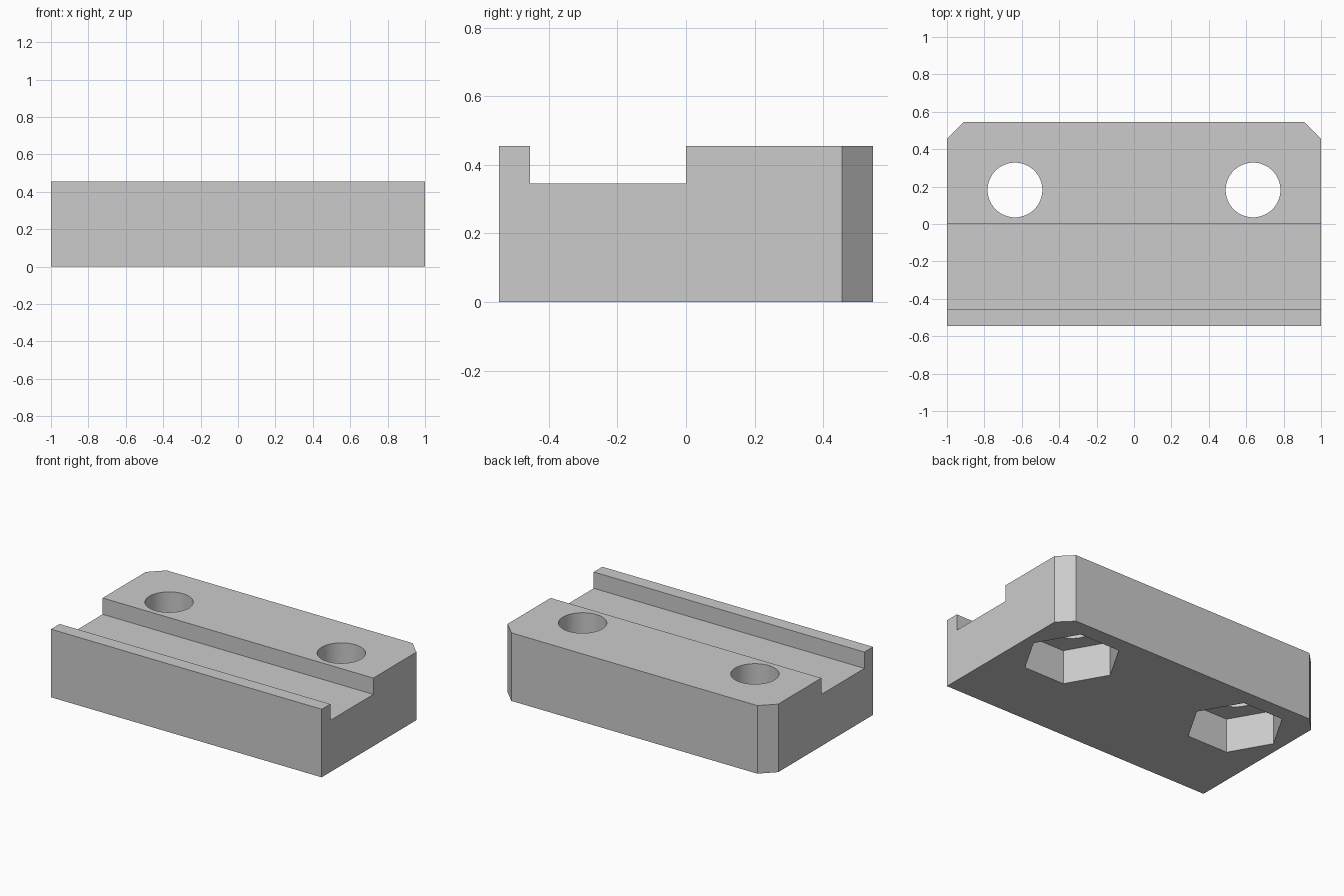
import bpy
import bmesh
from math import cos, sin, tau, radians

if "Cube" in bpy.data.objects:
    bpy.data.objects.remove(bpy.data.objects["Cube"])

U = 1 / 11            # one design unit: the block is 22 x 12 x 5 units
W, D, H = 1.0, 6 * U, 5 * U
HOLE_X, HOLE_Y = 7 * U, 2 * U

grey = bpy.data.materials.new("neutral grey")
grey.use_nodes = True
colour = (0.6, 0.6, 0.6, 1)
grey.diffuse_color = colour
grey.node_tree.nodes["Principled BSDF"].inputs["Base Color"].default_value = colour


def prism(name, outline, z0, z1):
    """Extrude a plan outline from z0 up to z1."""
    bm = bmesh.new()
    base = bm.faces.new([bm.verts.new((x, y, z0)) for x, y in outline])
    top = bmesh.ops.extrude_face_region(bm, geom=[base])["geom"]
    verts = [v for v in top if isinstance(v, bmesh.types.BMVert)]
    bmesh.ops.translate(bm, verts=verts, vec=(0, 0, z1 - z0))
    bmesh.ops.recalc_face_normals(bm, faces=bm.faces)
    mesh = bpy.data.meshes.new(name)
    bm.to_mesh(mesh)
    bm.free()
    mesh.materials.append(grey)
    obj = bpy.data.objects.new(name, mesh)
    bpy.context.collection.objects.link(obj)
    return obj


def ring(x, y, radius, sides):
    return [(x + radius * cos(tau * i / sides), y + radius * sin(tau * i / sides))
            for i in range(sides)]


def carve(target, cutter):
    """Subtract the cutter for good, then discard it."""
    cutter.hide_render = True
    mod = target.modifiers.new("cut", "BOOLEAN")
    mod.operation, mod.solver, mod.object = "DIFFERENCE", "EXACT", cutter
    bpy.context.view_layer.objects.active = target
    bpy.ops.object.modifier_apply(modifier=mod.name)
    bpy.data.objects.remove(cutter)


# Block with chamfered back corners
block = prism("mounting_block", [(-W, -D), (W, -D), (W, D - U), (W - U, D),
                                 (U - W, D), (-W, D - U)], 0, H)

# Lengthwise groove behind the front lip
groove = [(-2, U - D), (2, U - D), (2, 0), (-2, 0)]
carve(block, prism("groove_cutter", groove, H - 1.2 * U, 1))

# Round bolt holes with hexagonal nut pockets underneath
for x in (-HOLE_X, HOLE_X):
    carve(block, prism("nut_cutter", ring(x, HOLE_Y, 0.298, 6), -0.1, H / 2))
    carve(block, prism("bolt_cutter", ring(x, HOLE_Y, 1.61 * U, 64), -0.2, 1))

# Smooth bolt holes, crisp edges elsewhere
bpy.ops.object.select_all(action="DESELECT")
block.select_set(True)
bpy.context.view_layer.objects.active = block
bpy.ops.object.shade_smooth_by_angle(angle=radians(30))
